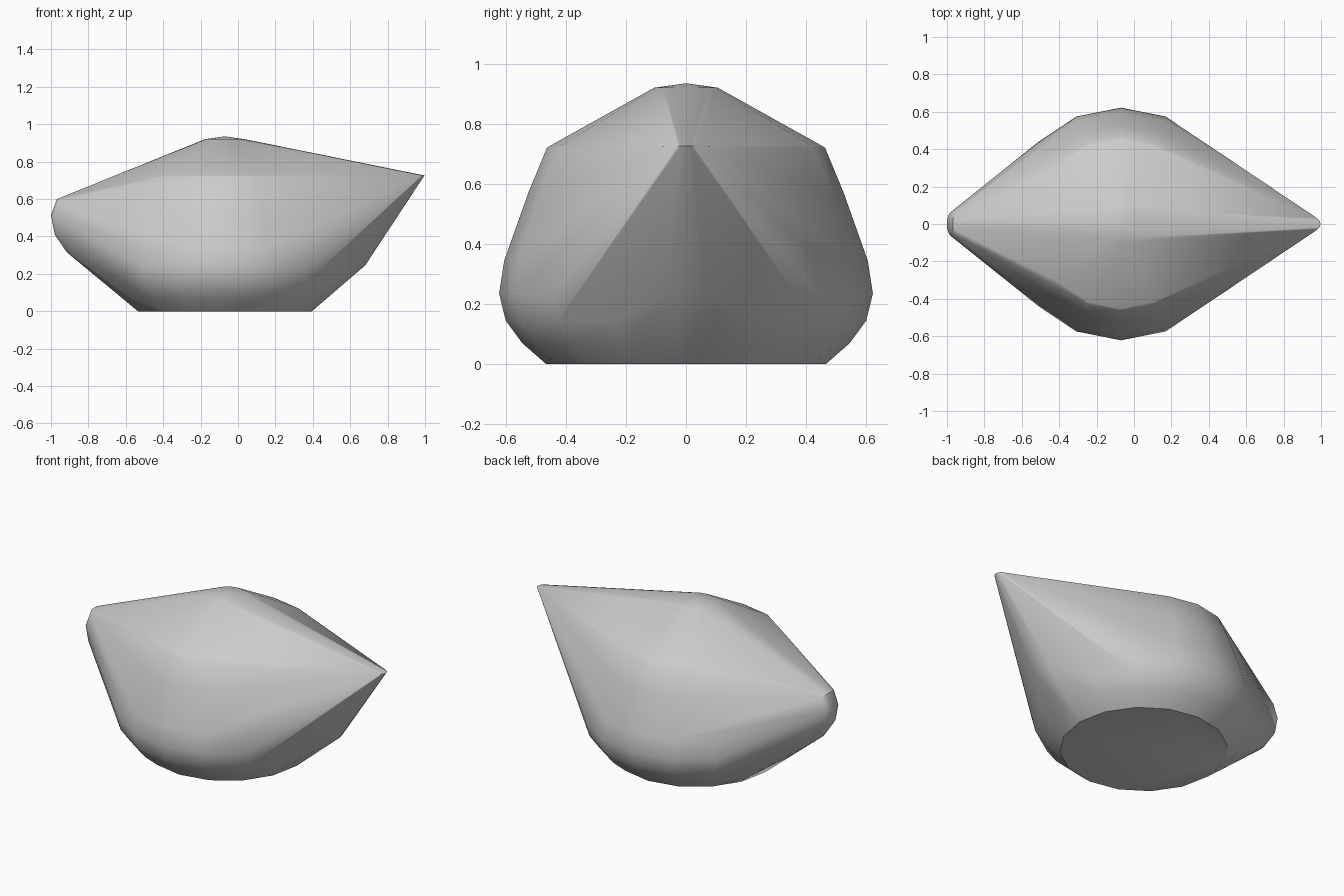
import bpy, bmesh, math

if "Cube" in bpy.data.objects:
    bpy.data.objects.remove(bpy.data.objects["Cube"])

CX = -0.07          # axis of the round body
SIDES = 16

# Body profile: (radius, height)
profile = [(0.465, 0), (0.545, 0.07), (0.60, 0.145), (0.622, 0.235),
           (0.605, 0.345), (0.56, 0.46), (0.525, 0.57), (0.463, 0.72),
           (0.452, 0.727), (0.106, 0.92)]

bm = bmesh.new()


def ring(cx, r, z, n=SIDES):
    for i in range(n):
        a = 2 * math.pi * i / n
        bm.verts.new((cx + r * math.cos(a), r * math.sin(a), z))


def mirrored(x, y, z):
    for s in (-1, 1):
        bm.verts.new((x, s * y, z))


# Round body with low peak
for r, z in profile:
    ring(CX, r, z)
bm.verts.new((CX, 0, 0.935))

# Spout side: pointed tip and lower bulge
ring(0.961, 0.036, 0.726, 12)
bm.verts.new((0.68, 0, 0.245))
mirrored(0.66, 0.06, 0.235)

# Handle side: narrow blunt end
for x, y, z in [(-0.955, 0.06, 0.59), (-0.985, 0.06, 0.51),
                (-0.97, 0.055, 0.415), (-0.90, 0.05, 0.32),
                (-0.968, 0.025, 0.60), (-1.0, 0.025, 0.515),
                (-0.98, 0.02, 0.41), (-0.915, 0.02, 0.315)]:
    mirrored(x, y, z)

# Wrap one convex shell around all parts
hull = bmesh.ops.convex_hull(bm, input=bm.verts)
bmesh.ops.delete(bm, geom=list({g for g in hull["geom_interior"] + hull["geom_unused"]
                                if isinstance(g, bmesh.types.BMVert)}), context='VERTS')
bmesh.ops.dissolve_limit(bm, angle_limit=math.radians(0.5), verts=bm.verts, edges=bm.edges)
bmesh.ops.recalc_face_normals(bm, faces=bm.faces)

mesh = bpy.data.meshes.new("wrapped_shell")
bm.to_mesh(mesh)
bm.free()
shell = bpy.data.objects.new("wrapped_shell", mesh)
bpy.context.collection.objects.link(shell)

grey = bpy.data.materials.new("light grey")
grey.diffuse_color = (0.6, 0.6, 0.6, 1)
grey.use_nodes = True
grey.node_tree.nodes["Principled BSDF"].inputs["Base Color"].default_value = grey.diffuse_color
mesh.materials.append(grey)

bpy.context.view_layer.objects.active = shell
shell.select_set(True)
bpy.ops.object.shade_smooth_by_angle(angle=math.radians(40))
